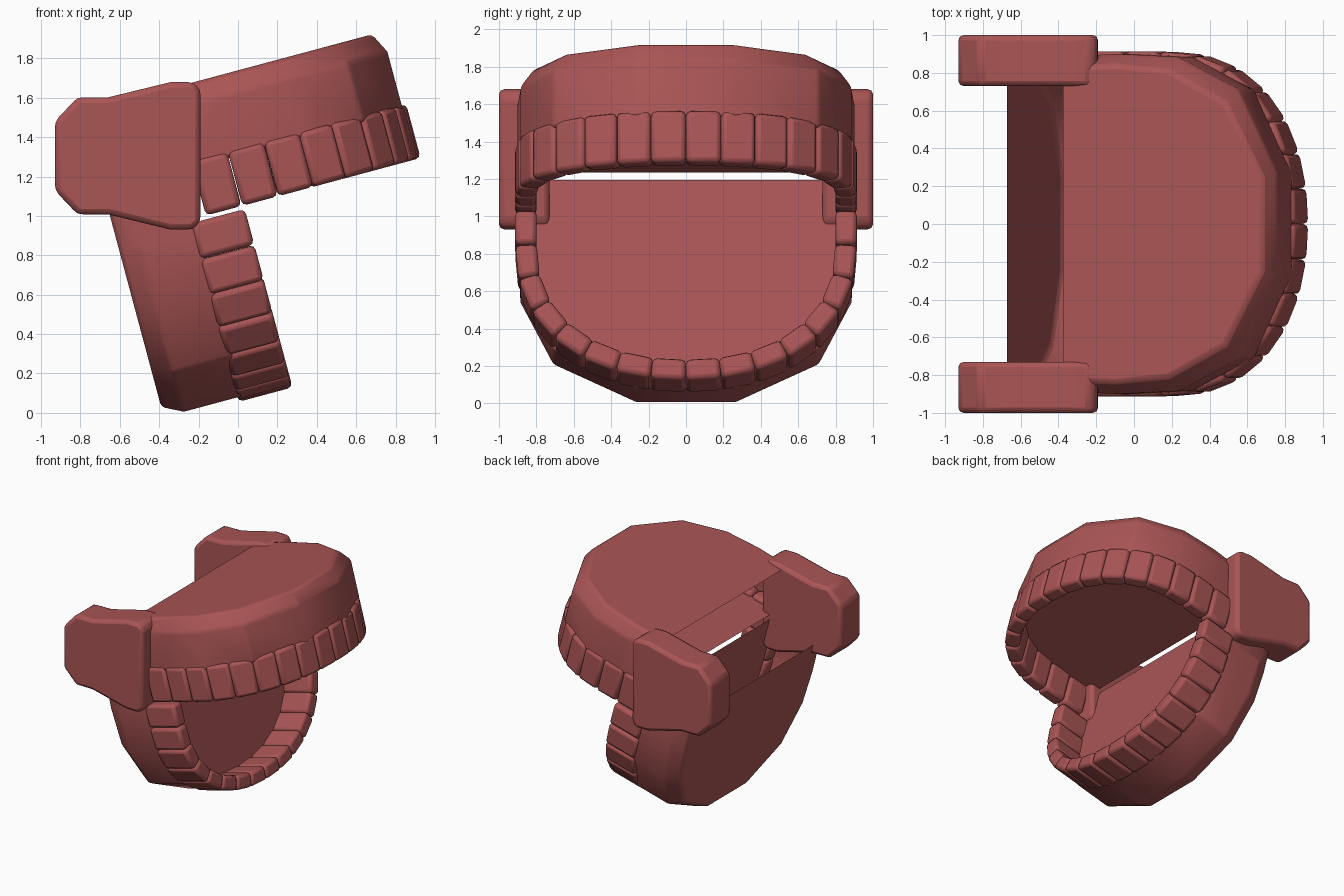
import bpy, bmesh, math
from mathutils import Vector

if "Cube" in bpy.data.objects:
    bpy.data.objects.remove(bpy.data.objects["Cube"])

C, S = math.cos(math.radians(15)), math.sin(math.radians(15))
mat = bpy.data.materials.new("red")
mat.diffuse_color = (0.4, 0.09, 0.09, 1)
mat.use_nodes = True
mat.node_tree.nodes["Principled BSDF"].inputs["Base Color"].default_value = mat.diffuse_color


# Jaw space (u forward, y side, w away from the bite) to world
def upper(u, y, w):
    return Vector((C * u - S * (w + 1), y, S * u + C * (w + 1)))


def lower(u, y, w):
    u, w = u - 1.284, w - 0.311
    return Vector((S * u - C * w, y, -C * u - S * w))


def finish(bm, name, angle=45, bevel=0, segs=2):
    bmesh.ops.recalc_face_normals(bm, faces=bm.faces)
    me = bpy.data.meshes.new(name)
    bm.to_mesh(me)
    bm.free()
    ob = bpy.data.objects.new(name, me)
    bpy.context.collection.objects.link(ob)
    me.materials.append(mat)
    if bevel:
        m = ob.modifiers.new("bevel", "BEVEL")
        m.width, m.segments, m.limit_method = bevel, segs, "ANGLE"
    bpy.ops.object.select_all(action="DESELECT")
    ob.select_set(True)
    bpy.context.view_layer.objects.active = ob
    bpy.ops.object.shade_smooth_by_angle(angle=math.radians(angle))
    return ob


def box(bm, corners):
    v = [bm.verts.new(c) for c in corners]
    for f in ((0, 1, 3, 2), (4, 6, 7, 5), (0, 4, 5, 1), (2, 3, 7, 6), (0, 2, 6, 4), (1, 5, 7, 3)):
        bm.faces.new([v[i] for i in f])


def both_sides(half):
    return half + [(u, -y) for u, y in reversed(half)]


# Gum skin rings: half outline from back to front
OUTER = both_sides([(0.06, 0.89), (0.35, 0.90), (0.66, 0.885), (1.0, 0.71), (1.207, 0.27)])
TOP = both_sides([(0.06, 0.83), (0.35, 0.84), (0.64, 0.81), (0.95, 0.64), (1.154, 0.25)])


# Hollow gum, open at the back, with the palate closing the bite side
def gum(name, place):
    bm = bmesh.new()
    rings = [[bm.verts.new(place(u, y, w)) for u, y in line]
             for line, w in ((OUTER, 0.261), (OUTER, 0.575), (TOP, 0.68))]
    for a, b in zip(rings, rings[1:]):
        for i in range(len(a) - 1):
            bm.faces.new((a[i], a[i + 1], b[i + 1], b[i]))
    bm.faces.new(rings[0])
    bm.faces.new(rings[-1])
    finish(bm, name, 50, 0.02)


# Outer tooth arch: point and outward normal at a distance from the front
PATH = []
for i in range(401):
    t, n = math.pi / 2 * i / 400, 2.2
    PATH.append(Vector((0.5 + 0.732 * max(math.cos(t), 0) ** (2 / n), 0.913 * math.sin(t) ** (2 / n))))
PATH.append(Vector((-0.3, 0.913)))


def arch(distance):
    for p, q in zip(PATH, PATH[1:]):
        d = (q - p).length
        if distance <= d:
            t = (q - p) / d
            return p + t * distance, Vector((t.y, -t.x))
        distance -= d


# Wedge teeth evenly spaced along the arch
def teeth(name, place, count):
    bm = bmesh.new()
    for k in range(count):
        d = 0.191 * (k + 0.5)
        ends = [arch(d - 0.0935)[0], arch(d + 0.0935)[0]]
        normal = arch(d)[1]
        flat = [(p, arch(e)[1]) for p, e in zip(ends, (d - 0.09, d + 0.09))]
        for side in (1, -1):
            cs = []
            for p, nrm in flat:
                for depth in (0.115, 0):
                    q = p - (nrm + normal).normalized() * depth
                    for w in (0.01, 0.295):
                        cs.append(place(q.x, side * q.y, w))
            box(bm, cs)
    finish(bm, name, 40, 0.026)


for label, place, count in (("upper", upper, 9), ("lower", lower, 8)):
    gum(label + "_gum", place)
    teeth(label + "_teeth", place, count)

# Hinge blocks: one half profile mirrored about the hinge height
half = [(-0.93, 0.175), (-0.815, 0.297), (-0.66, 0.297), (-0.34, 0.375), (-0.23, 0.375), (-0.19, 0.335)]
profile = [(x, 1.305 + z) for x, z in half] + [(x, 1.305 - z) for x, z in reversed(half)]
for side, label in ((1, "left"), (-1, "right")):
    bm = bmesh.new()
    a = [bm.verts.new((x, side * 0.73, z)) for x, z in profile]
    b = [bm.verts.new((x, side * 1.0, z)) for x, z in profile]
    bm.faces.new(a)
    bm.faces.new(b)
    for i in range(len(a)):
        j = (i + 1) % len(a)
        bm.faces.new((a[i], a[j], b[j], b[i]))
    finish(bm, label + "_hinge_block", 40, 0.03)
